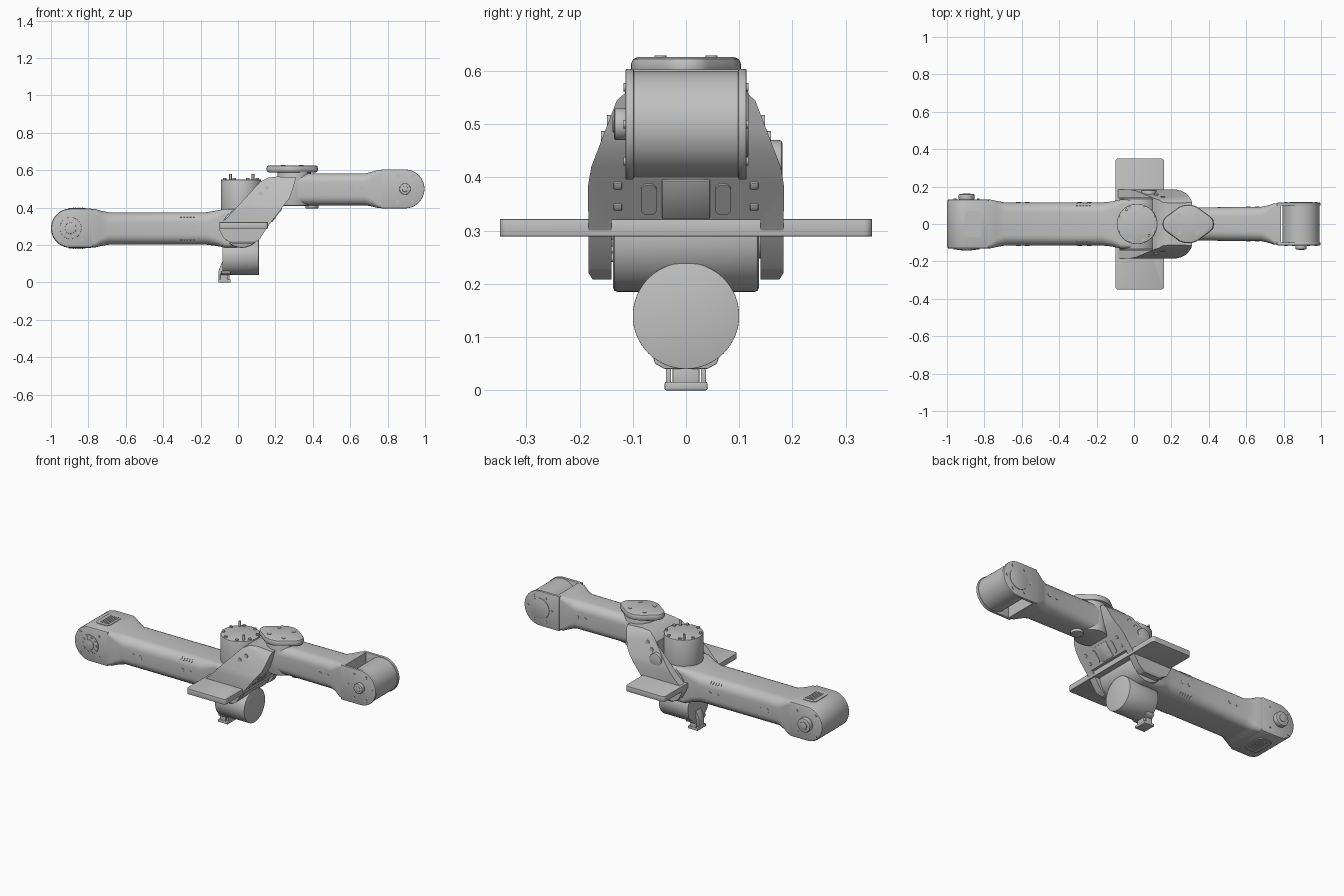
import bpy, bmesh, math
from mathutils import Vector

old = bpy.data.objects.get("Cube")
if old:
    bpy.data.objects.remove(old)

grey = bpy.data.materials.new("satin grey")
grey.use_nodes = True
grey.diffuse_color = (0.53, 0.53, 0.53, 1)
grey.node_tree.nodes["Principled BSDF"].inputs["Base Color"].default_value = grey.diffuse_color
parts = []


def apply(obj, mod):
    bpy.context.view_layer.objects.active = obj
    bpy.ops.object.modifier_apply(modifier=mod.name)


def finish(name, bm, bevel=0, segments=2):
    bmesh.ops.recalc_face_normals(bm, faces=bm.faces)
    mesh = bpy.data.meshes.new(name)
    bm.to_mesh(mesh)
    bm.free()
    mesh.materials.append(grey)
    obj = bpy.data.objects.new(name, mesh)
    bpy.context.collection.objects.link(obj)
    if bevel:
        mod = obj.modifiers.new("edge", 'BEVEL')
        mod.width, mod.segments = bevel, segments
        mod.limit_method, mod.angle_limit = 'ANGLE', math.radians(35)
        apply(obj, mod)
    parts.append(obj)
    return obj


def prism(name, outline, axis, lo, hi, bevel=0):
    """Extrude a flat outline along one axis."""
    place = {'x': lambda p, t: (t, *p), 'y': lambda p, t: (p[0], t, p[1]),
             'z': lambda p, t: (*p, t)}[axis]
    bm = bmesh.new()
    ends = [[bm.verts.new(place(p, t)) for p in outline] for t in (lo, hi)]
    for end in ends:
        bm.faces.new(end)
    n = len(outline)
    for i in range(n):
        j = (i + 1) % n
        bm.faces.new((ends[0][i], ends[0][j], ends[1][j], ends[1][i]))
    return finish(name, bm, bevel)


def arc(cx, cy, r, start=0, stop=360, n=48):
    count = n if stop - start == 360 else n + 1
    angles = [math.radians(start + (stop - start) * i / n) for i in range(count)]
    return [(cx + r * math.cos(a), cy + r * math.sin(a)) for a in angles]


def box(name, centre, size, bevel=0, tilt=None):
    bm = bmesh.new()
    bmesh.ops.create_cube(bm, size=1)
    bmesh.ops.scale(bm, vec=size, verts=bm.verts)
    obj = finish(name, bm, bevel)
    obj.location = centre
    if tilt:
        obj.rotation_euler = tilt
    return obj


def disc(name, a, b, axis, r, lo, hi, bevel=0, n=48):
    return prism(name, arc(a, b, r, n=n), axis, lo, hi, bevel)


def rounded(cy, cz, hy, hz, r):
    pts = []
    for k, (sy, sz) in enumerate(((1, 1), (-1, 1), (-1, -1), (1, -1))):
        pts += arc(cy + sy * (hy - r), cz + sz * (hz - r), r, k * 90, k * 90 + 90, 6)
    return pts


def loft(name, sections):
    """Skin rounded rectangles (x, half width, bottom, top, corner) along x."""
    bm = bmesh.new()
    rings = []
    for x, hy, lo, hi, r in sections:
        ring = rounded(0, (lo + hi) / 2, hy, (hi - lo) / 2, r)
        rings.append([bm.verts.new((x, y, z)) for y, z in ring])
    n = len(rings[0])
    for a, b in zip(rings, rings[1:]):
        for i in range(n):
            bm.faces.new((a[i], a[(i + 1) % n], b[(i + 1) % n], b[i]))
    bm.faces.new(rings[0])
    bm.faces.new(rings[-1])
    return finish(name, bm)


def combine(obj, cutter, operation):
    mod = obj.modifiers.new("cut", 'BOOLEAN')
    mod.object, mod.operation, mod.solver = cutter, operation, 'EXACT'
    apply(obj, mod)
    parts.remove(cutter)
    bpy.data.objects.remove(cutter)


def screws(name, a, b, ring, count, axis, lo, hi, r=0.009, turn=0):
    for i, (u, v) in enumerate(arc(a, b, ring, turn, turn + 360, count)):
        disc(f"{name}_{i + 1}", u, v, axis, r, lo, hi, n=12)


def side_bolts(name, xs, z, y):
    for s, side in ((-1, "front"), (1, "back")):
        for i, x in enumerate(xs):
            disc(f"{name}_{side}_{i + 1}", x, z, 'y', 0.012, s * (y - 0.01), s * (y + 0.002), n=16)


# Lower arm with rounded outer end
loft("lower_arm", [(-0.8, 0.131, 0.186, 0.394, 0.02), (-0.765, 0.13, 0.187, 0.393, 0.025),
                   (-0.735, 0.123, 0.194, 0.384, 0.04), (-0.69, 0.115, 0.202, 0.375, 0.055),
                   (-0.17, 0.115, 0.202, 0.375, 0.055), (-0.12, 0.12, 0.196, 0.384, 0.045),
                   (-0.07, 0.131, 0.187, 0.393, 0.025), (0.02, 0.131, 0.187, 0.393, 0.02)])
outer = arc(-0.895, 0.29, 0.105, 90, 270, 32) + [(-0.775, 0.185), (-0.775, 0.395)]
prism("lower_arm_end", outer, 'y', -0.132, 0.132, 0.012)
disc("end_ring", -0.895, 0.29, 'y', 0.058, -0.137, -0.13, 0.002)
disc("end_hub", -0.895, 0.29, 'y', 0.03, -0.141, -0.13, 0.002)
screws("end_ring_screw", -0.895, 0.29, 0.044, 10, 'y', -0.14, -0.13, 0.007)
disc("rear_knob", -0.895, 0.29, 'y', 0.042, 0.13, 0.16, 0.005)
disc("rear_knob_centre", -0.895, 0.29, 'y', 0.022, 0.13, 0.164, 0.002)
for s, side in ((-1, "front"), (1, "back")):
    screws("end_screw_" + side, -0.895, 0.29, 0.088, 4, 'y', s * 0.13, s * 0.135, 0.007, 45)
for z, level, s in ((0.395, "top", 1), (0.185, "bottom", -1)):
    prism("end_vent_" + level, rounded(-0.86, 0, 0.045, 0.07, 0.025), 'z', z - 0.004, z + 0.003)
    for i in range(5):
        box(f"end_vent_bar_{level}_{i + 1}", (-0.88 + i * 0.012, 0, z + s * 0.003), (0.005, 0.1, 0.005))
side_bolts("lower_arm_bolt", (-0.62, -0.57, -0.29, -0.24), 0.29, 0.115)
for s, side in ((-1, "front"), (1, "back")):
    for z, t, level in ((0.352, 1, "upper"), (0.225, -1, "lower")):
        for i in range(5):
            box(f"arm_vent_{side}_{level}_{i + 1}", (-0.305 + i * 0.017, s * 0.1, z),
                (0.009, 0.012, 0.018), 0, (s * t * 0.75, 0, 0))

# Elbow joint drum and the motor standing on it
disc("elbow_drum", 0.02, 0.29, 'y', 0.105, -0.137, 0.137, 0.008, 64)
disc("elbow_motor", 0.016, 0, 'z', 0.108, 0.3, 0.55, 0.004, 64)
screws("motor_screw", 0.016, 0, 0.095, 8, 'z', 0.545, 0.558, 0.009, 22.5)
for x, y in ((-0.04, 0.075), (0.08, -0.06)):
    disc("motor_pin", x, y, 'z', 0.007, 0.54, 0.58, n=12)

# Slanted fork bracket: side outline crossed with front outline, then hollowed
side_outline = [(-0.1, 0.28), (-0.075, 0.235), (-0.03, 0.208), (0.08, 0.208), (0.115, 0.23),
                (0.16, 0.3), (0.275, 0.45), (0.29, 0.49), (0.31, 0.56), (0.21, 0.566),
                (0.16, 0.56), (0.12, 0.54), (-0.06, 0.345), (-0.1, 0.31)]
end_outline = [(0.17, 0.2), (0.183, 0.22), (0.184, 0.385), (0.178, 0.42), (0.13, 0.545), (0.115, 0.558),
               (0.1, 0.6)]
end_outline += [(-y, z) for y, z in reversed(end_outline)]
bracket = prism("fork_bracket", side_outline, 'y', -0.3, 0.3)
combine(bracket, prism("end_shape", end_outline, 'x', -0.3, 0.5), 'INTERSECT')
combine(bracket, box("hollow", (-0.2, 0, 0.4), (0.6, 0.28, 0.8)), 'DIFFERENCE')
combine(bracket, box("lower_hollow", (0, 0, 0.16), (0.5, 0.28, 0.32)), 'DIFFERENCE')
slope = math.atan2(0.15, 0.115)
for s, side in ((-1, "right"), (1, "left")):
    for i, z in enumerate((0.345, 0.385)):
        box(f"wall_bolt_{side}_{i + 1}", (0.16 + (z - 0.3) * 0.767, s * 0.128, z),
            (0.016, 0.016, 0.01), 0.003, (0, -slope, 0))
    slot = prism("wall_slot_" + side, rounded(0, 0, 0.036, 0.015, 0.014), 'z', -0.004, 0.004)
    slot.location, slot.rotation_euler = (0.206, s * 0.07, 0.36), (0, -slope, 0)
box("wall_panel", (0.206, 0, 0.36), (0.09, 0.09, 0.008), 0.002, (0, -slope, 0))
for s in (-1, 1):
    for x, z in ((0.12, 0.475), (0.155, 0.505)):
        y = 0.178 - (z - 0.42) * 0.384
        disc("bracket_bolt", x, z, 'y', 0.012, s * (y - 0.015), s * (y + 0.003), n=16)
disc("bracket_boss", 0.08, 0.43, 'y', 0.04, 0.14, 0.181, 0.005)

# Mounting plate through the elbow
prism("mounting_plate", rounded(0.03, 0, 0.13, 0.35, 0.015), 'z', 0.289, 0.322, 0.002)

# Hanging sensor barrel with its clip
disc("sensor_barrel", 0, 0.14, 'x', 0.1, -0.083, 0.111, 0.001, 64)
prism("clip_cradle", [(-0.062, 0.062), (-0.058, 0.05), (-0.04, 0.04), (0.04, 0.04),
                      (0.058, 0.05), (0.062, 0.062)], 'x', -0.09, -0.04, 0.002)
prism("clip_spine", [(-0.105, 0.01), (-0.105, 0.06), (-0.085, 0.11), (-0.075, 0.11),
                     (-0.045, 0.045), (-0.045, 0.01)], 'y', -0.025, 0.025, 0.002)
box("clip_foot", (-0.073, 0, 0.008), (0.065, 0.08, 0.016), 0.003)
for s in (-1, 1):
    box("clip_leg", (-0.075, s * 0.033, 0.028), (0.04, 0.01, 0.04), 0.002)

# Shoulder of the upper arm with its cap
disc("shoulder_drum", 0.3, 0, 'z', 0.09, 0.41, 0.6, 0.006)
cap = (arc(0.375, 0, 0.052, -55, 55, 10) + arc(0.29, 0, 0.103, 60, 120, 12)
       + arc(0.205, 0, 0.052, 125, 235, 10) + arc(0.29, 0, 0.103, 240, 300, 12))
prism("shoulder_cap", cap, 'z', 0.588, 0.626, 0.012)
screws("cap_screw", 0.29, 0, 0.068, 4, 'z', 0.62, 0.629, 0.011, 45)
disc("shoulder_foot", 0.395, 0, 'z', 0.035, 0.396, 0.42, 0.004)

# Upper arm and its forked wrist
loft("upper_arm", [(0.3, 0.088, 0.412, 0.583, 0.05), (0.68, 0.092, 0.412, 0.583, 0.05),
                   (0.71, 0.098, 0.408, 0.59, 0.04), (0.75, 0.11, 0.398, 0.601, 0.02),
                   (0.785, 0.113, 0.397, 0.603, 0.014)])
side_bolts("upper_arm_bolt", (0.61, 0.66), 0.5, 0.092)
wrist = arc(0.893, 0.5, 0.104, -90, 90, 32) + [(0.765, 0.604), (0.765, 0.396)]
for s, side in ((-1, "front"), (1, "back")):
    prism("wrist_cheek_" + side, wrist, 'y', s * 0.098, s * 0.114, 0.003)
    screws("wrist_screw_" + side, 0.893, 0.5, 0.08, 6, 'y', s * 0.11, s * 0.117, 0.008)
disc("wrist_drum", 0.893, 0.5, 'y', 0.1, -0.1, 0.1, n=64)
disc("wrist_knob", 0.893, 0.5, 'y', 0.03, -0.135, -0.11, 0.004)
disc("wrist_knob_centre", 0.893, 0.5, 'y', 0.016, -0.138, -0.13, 0.002)
disc("wrist_back_disc", 0.893, 0.5, 'y', 0.062, 0.11, 0.117, 0.002)

# Smooth rounded surfaces, keep edges crisp
bpy.ops.object.select_all(action='DESELECT')
for obj in parts:
    obj.select_set(True)
bpy.context.view_layer.objects.active = parts[0]
bpy.ops.object.shade_smooth_by_angle(angle=math.radians(32))
